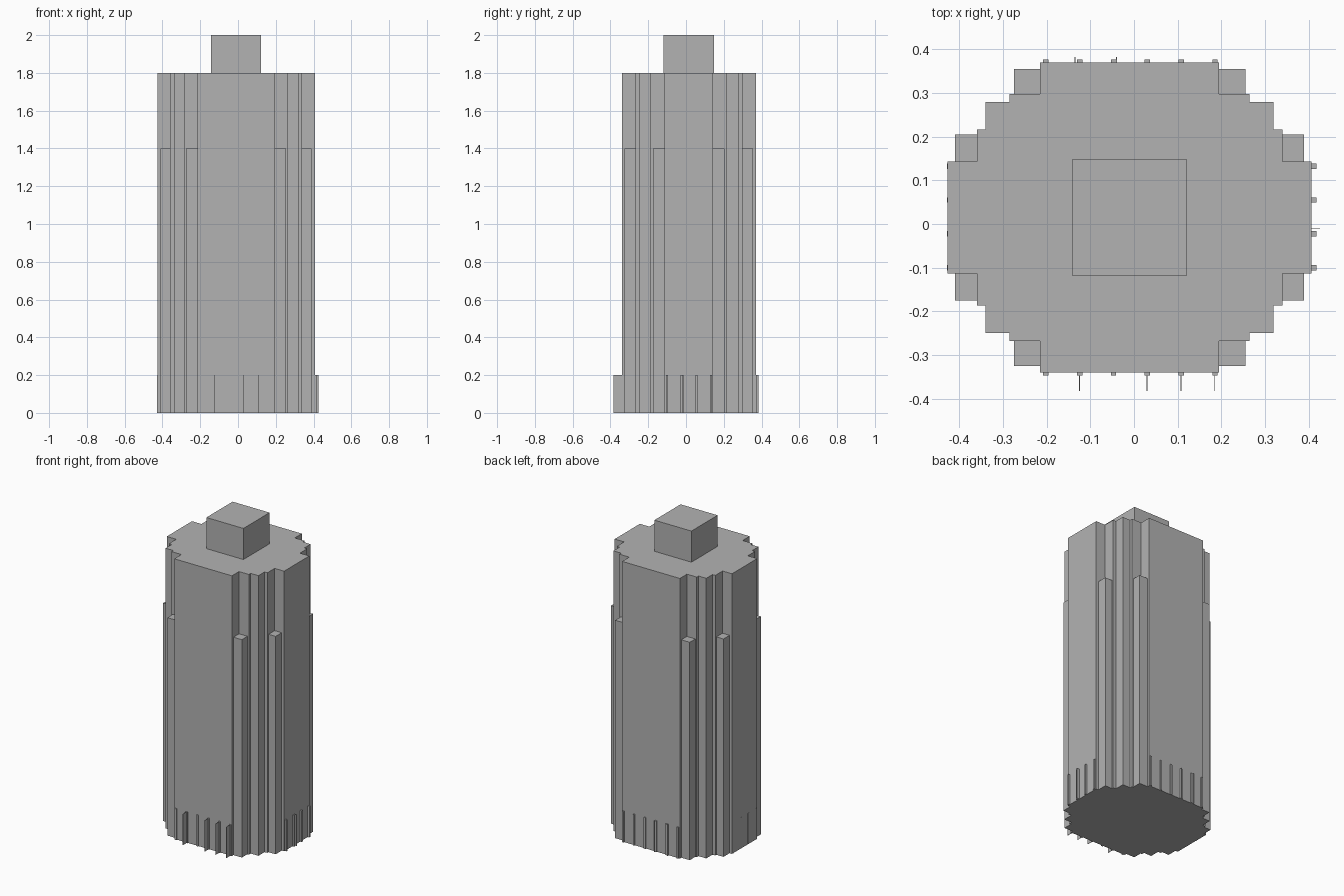
import bpy
import bmesh

if "Cube" in bpy.data.objects:
    bpy.data.objects.remove(bpy.data.objects["Cube"], do_unlink=True)

# Single flat grey
grey = bpy.data.materials.new("concrete_grey")
grey.use_nodes = True
colour = (0.45, 0.45, 0.45, 1)
grey.diffuse_color = colour
grey.node_tree.nodes["Principled BSDF"].inputs["Base Color"].default_value = colour

CX, CY = -0.01, 0.015  # plan centre of the tower


def prism(name, outline, bottom, top):
    """Extrude a plan outline between two heights."""
    bm = bmesh.new()
    face = bm.faces.new([bm.verts.new((x, y, bottom)) for x, y in outline])
    new = bmesh.ops.extrude_face_region(bm, geom=[face])["geom"]
    verts = [v for v in new if isinstance(v, bmesh.types.BMVert)]
    bmesh.ops.translate(bm, vec=(0, 0, top - bottom), verts=verts)
    bmesh.ops.recalc_face_normals(bm, faces=bm.faces)
    mesh = bpy.data.meshes.new(name)
    bm.to_mesh(mesh)
    bm.free()
    mesh.materials.append(grey)
    obj = bpy.data.objects.new(name, mesh)
    bpy.context.collection.objects.link(obj)
    return obj


def box(name, x0, x1, y0, y1, bottom, top):
    return prism(name, [(x0, y0), (x1, y0), (x1, y1), (x0, y1)], bottom, top)


# Tower shaft: stepped corner mirrored into all four quadrants
steps = [(0.417, 0.128), (0.35, 0.202), (0.33, 0.265), (0.275, 0.283), (0.205, 0.355)]
corner = []
for i, (x, y) in enumerate(steps):
    corner.append((x, y))
    if i + 1 < len(steps):
        corner.append((steps[i + 1][0], y))
outline = []
for sx, sy in ((1, 1), (-1, 1), (-1, -1), (1, -1)):
    pts = corner if sx * sy > 0 else corner[::-1]
    outline += [(CX + sx * x, CY + sy * y) for x, y in pts]
prism("tower_shaft", outline, 0, 1.8)

# Rooftop block
box("roof_block", -0.142, 0.121, -0.118, 0.148, 1.8, 2.0)

# Lower corner piers
for sx, side in ((1, "left"), (-1, "right")):
    for sy, end in ((1, "back"), (-1, "front")):
        for label, x0, x1, y0, y1 in (("inner", 0.2, 0.265, 0.278, 0.34),
                                      ("outer", 0.345, 0.4, 0.123, 0.19)):
            xs = sorted((CX + sx * x0, CX + sx * x1))
            ys = sorted((CY + sy * y0, CY + sy * y1))
            box(f"{label}_pier_{end}_{side}", *xs, *ys, 0, 1.4)

# Base fins on the front and back
FIN, H = 0.006, 0.2
for i in range(6):
    x = -0.202 + i * 0.0775
    box(f"front_fin_{i}", x - FIN, x + FIN, -0.347, -0.33, 0, H)
    box(f"back_fin_{i}", x - FIN, x + FIN, 0.36, 0.377, 0, H)

# Base fins on the two sides
for i in range(4):
    y = -0.1 + i * 0.0775
    box(f"left_fin_{i}", 0.4, 0.418, y - FIN, y + FIN, 0, H)
    box(f"right_fin_{i}", -0.428, -0.41, y - FIN, y + FIN, 0, H)

# Thin blades reaching out from some fins
for i, x in enumerate((-0.125, 0.03, 0.108, 0.185)):
    box(f"front_blade_{i}", x - 0.001, x + 0.001, -0.383, -0.34, 0, H)
for i, x in enumerate((-0.135, -0.04)):
    box(f"back_blade_{i}", x - 0.001, x + 0.001, 0.36, 0.383, 0, H)
box("left_blade", 0.4, 0.426, -0.012, -0.01, 0, H)
